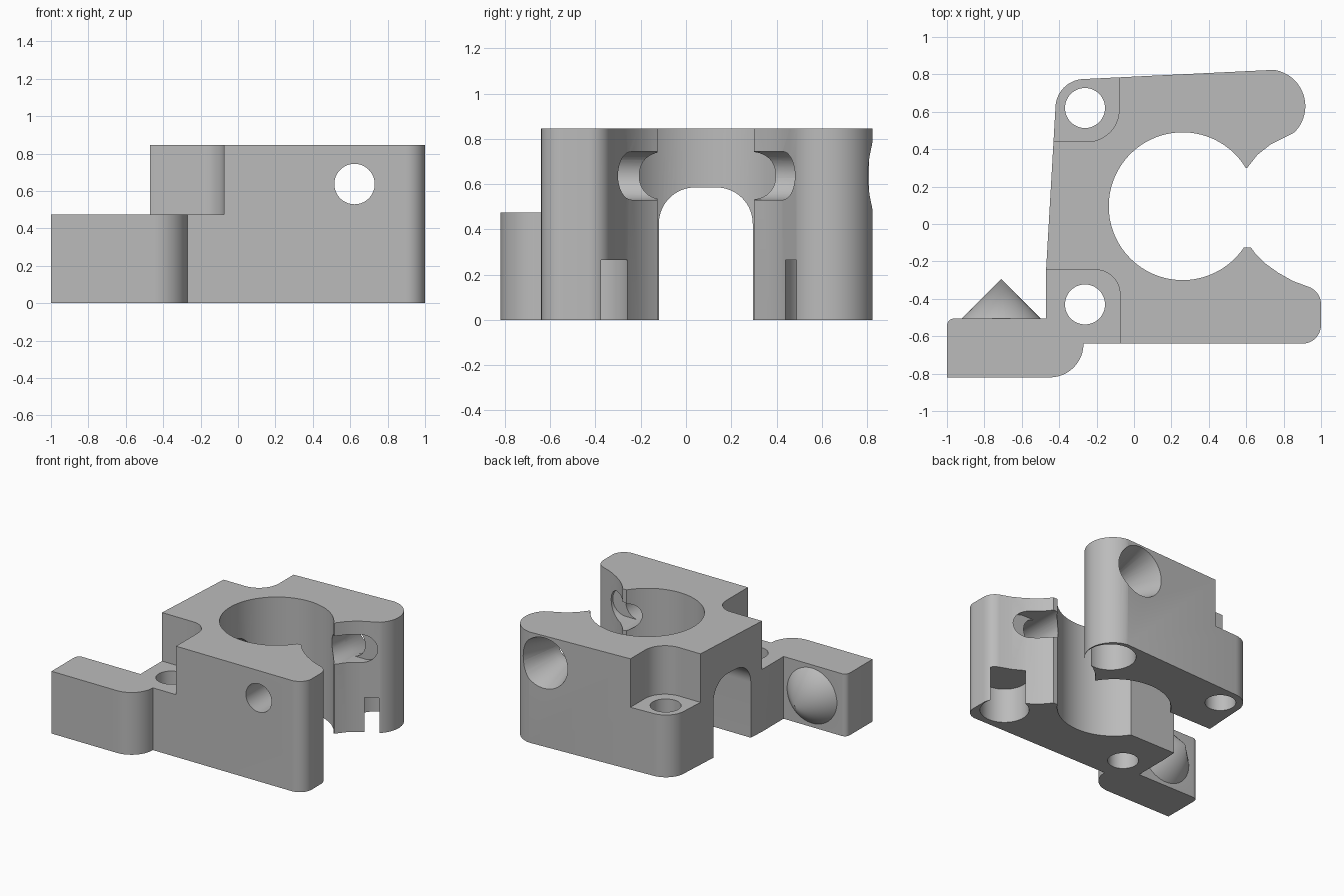
import bpy, bmesh
from math import sin, cos, pi, radians
from mathutils import Matrix, Vector

cube = bpy.data.objects.get("Cube")
if cube:
    bpy.data.objects.remove(cube, do_unlink=True)

grey = bpy.data.materials.new("plain grey")
grey.use_nodes = True
COLOUR = (0.5, 0.5, 0.5, 1)
grey.diffuse_color = COLOUR
grey.node_tree.nodes["Principled BSDF"].inputs["Base Color"].default_value = COLOUR

HEIGHT, STEP = 0.845, 0.475


def arc(cx, cy, r, start, end, n=16):
    angles = [radians(start + (end - start) * i / n) for i in range(n + 1)]
    return [(cx + r * cos(a), cy + r * sin(a)) for a in angles]


def new_object(name, bm):
    bmesh.ops.recalc_face_normals(bm, faces=bm.faces[:])
    mesh = bpy.data.meshes.new(name)
    bm.to_mesh(mesh)
    bm.free()
    mesh.materials.append(grey)
    obj = bpy.data.objects.new(name, mesh)
    bpy.context.collection.objects.link(obj)
    return obj


def extrude(name, outline, low, high, place=lambda u, v, w: (u, v, w)):
    """Extrude a flat outline; place maps (u, v, depth) to x, y, z."""
    bm = bmesh.new()
    face = bm.faces.new([bm.verts.new(place(u, v, low)) for u, v in outline])
    moved = bmesh.ops.extrude_face_region(bm, geom=[face])["geom"]
    shift = Vector(place(0, 0, high)) - Vector(place(0, 0, low))
    bmesh.ops.translate(bm, vec=shift, verts=[v for v in moved if isinstance(v, bmesh.types.BMVert)])
    return new_object(name, bm)


def cone_y(name, x, z, y0, r0, y1, r1, n=64):
    """Round bar or cone along y."""
    bm = bmesh.new()
    bmesh.ops.create_cone(bm, cap_ends=True, segments=n, radius1=r0, radius2=r1, depth=y1 - y0)
    bmesh.ops.transform(bm, matrix=Matrix.Translation((x, (y0 + y1) / 2, z))
                        @ Matrix.Rotation(-pi / 2, 4, "X"), verts=bm.verts[:])
    return new_object(name, bm)


def combine(target, tool, operation="DIFFERENCE"):
    tool.hide_render = True
    mod = target.modifiers.new(tool.name, "BOOLEAN")
    mod.object, mod.operation, mod.solver = tool, operation, "EXACT"
    bpy.context.view_layer.objects.active = target
    bpy.ops.object.modifier_apply(modifier=mod.name)
    bpy.data.objects.remove(tool, do_unlink=True)


def along_x(u, v, w):
    return (w, u, v)


def along_y(u, v, w):
    return (u, w, v)


# Clamp body: rear jaw, inner throat, front jaw, side arm
outline = (
    arc(-0.265, 0.62, 0.155, 180, 92)
    + arc(0.72, 0.63, 0.196, 82, -46, 24)
    + [(0.8, 0.46), (0.73, 0.425), (0.66, 0.37), (0.605, 0.3), (0.4, 0.3)]
    + [(0.4, -0.125), (0.625, -0.125), (0.65, -0.16), (0.7, -0.21), (0.77, -0.26)]
    + [(0.85, -0.305)]
    + arc(0.9, -0.43, 0.1, 70, 0, 10)
    + arc(0.9, -0.54, 0.1, 0, -90, 10)
    + [(-0.27, -0.64)]
    + arc(-0.45, -0.64, 0.18, -5, -90)
    + [(-1, -0.82)]
    + arc(-0.96, -0.545, 0.04, 180, 90, 8)
    + [(-0.47, -0.505), (-0.47, -0.245)]
)
body = extrude("clamp_body", outline, 0, HEIGHT)

# Main bore
combine(body, extrude("bore", arc(0.26, 0.095, 0.395, 0, 357, 119), -0.1, 1))

# Arched tunnel underneath
arch = ([(-0.12, -0.1), (0.295, -0.1)] + arc(0.135, 0.425, 0.16, 0, 90)
        + arc(0.04, 0.425, 0.16, 90, 180))
combine(body, extrude("arch", arch, -1.2, 0.6, along_x))

# Lowered screw seats and the lowered arm
front_seat = ([(-1.2, -1), (-0.075, -1)] + arc(-0.205, -0.375, 0.13, 0, 90) + [(-1.2, -0.245)])
rear_seat = ([(-1.2, 1), (-1.2, 0.44)] + arc(-0.25, 0.61, 0.17, -90, 0) + [(-0.08, 1)])
for seat in (front_seat, rear_seat):
    combine(body, extrude("seat", seat, STEP, 1))

# Vertical screw holes
for y in (-0.43, 0.62):
    combine(body, extrude("screw_hole", arc(-0.262, y, 0.107, 0, 352.5, 47), -0.1, 1))

# Round pockets under the jaws
for x, y, r in ((0.82, -0.42, 0.17), (0.73, 0.615, 0.178)):
    combine(body, extrude("pocket", arc(x, y, r, 0, 354, 59), -0.1, 0.265))

# Clamping bolt hole, inner slot and tapered rear recess
combine(body, cone_y("bolt_hole", 0.623, 0.637, -1, 0.108, 1, 0.108))
slot = arc(0.623, 0.637, 0.107, 270, 90) + arc(0.735, 0.637, 0.107, 90, -90)
combine(body, extrude("inner_slot", slot, -0.32, 0.49, along_y))
combine(body, cone_y("recess", 0.623, 0.637, 0.52, 0.1, 0.84, 0.2))

# Pointed cone on the back of the arm
combine(body, cone_y("locating_cone", -0.71, 0.24, -0.53, 0.21, -0.505, 0.21), "UNION")
combine(body, cone_y("locating_tip", -0.71, 0.24, -0.506, 0.211, -0.295, 0), "UNION")

bpy.ops.object.select_all(action="DESELECT")
body.select_set(True)
bpy.context.view_layer.objects.active = body
bpy.ops.object.shade_smooth_by_angle(angle=radians(30))
